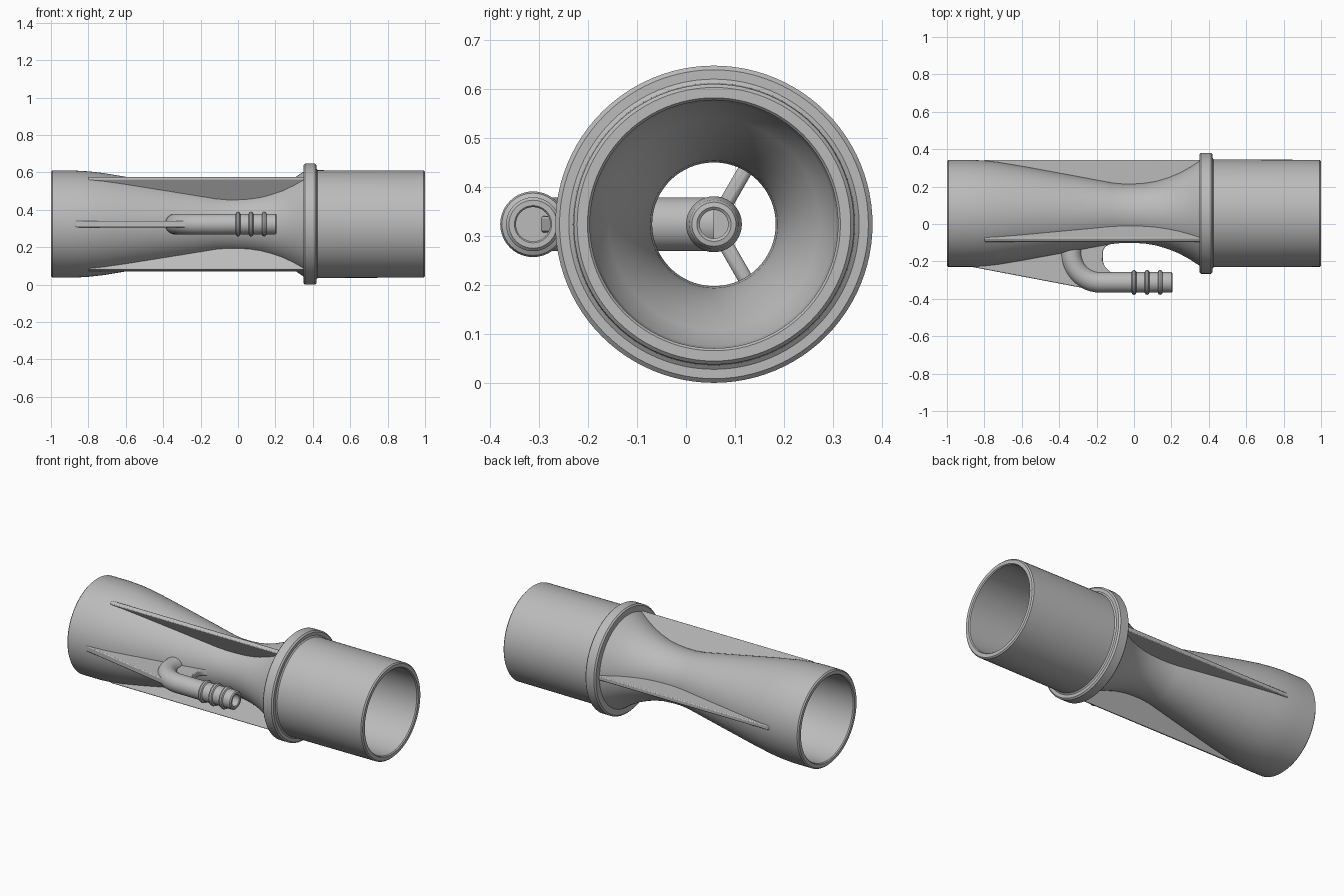
import bpy, bmesh
from math import sin, cos, pi, radians
from mathutils import Matrix

if "Cube" in bpy.data.objects:
    bpy.data.objects.remove(bpy.data.objects["Cube"])

AXIS_Y, AXIS_Z = 0.057, 0.3235   # centre line of the main tube
WALL = 0.032
STEM_X, HOSE_Y, BEND = -0.335, -0.312, 0.155

gray = bpy.data.materials.new("gray plastic")
gray.use_nodes = True
gray.diffuse_color = (0.5, 0.5, 0.5, 1)
gray.node_tree.nodes["Principled BSDF"].inputs["Base Color"].default_value = (0.5, 0.5, 0.5, 1)


def finish(name, bm, bevel=0):
    bmesh.ops.recalc_face_normals(bm, faces=bm.faces)
    mesh = bpy.data.meshes.new(name)
    bm.to_mesh(mesh)
    bm.free()
    mesh.materials.append(gray)
    ob = bpy.data.objects.new(name, mesh)
    bpy.context.collection.objects.link(ob)
    if bevel:
        mod = ob.modifiers.new("soft edges", 'BEVEL')
        mod.width, mod.segments = bevel, 2
    bpy.ops.object.select_all(action='DESELECT')
    ob.select_set(True)
    bpy.context.view_layer.objects.active = ob
    bpy.ops.object.shade_smooth_by_angle(angle=radians(32))
    return ob


def sweep(name, rings, sides, closed=False):
    """Join circles given as (x, y, heading, radius)."""
    bm = bmesh.new()
    loops = []
    for x, y, h, r in rings:
        loop = []
        for i in range(sides):
            a = 2 * pi * i / sides
            loop.append(bm.verts.new((x - sin(h) * r * cos(a), y + cos(h) * r * cos(a),
                                      AXIS_Z + r * sin(a))))
        loops.append(loop)
    pairs = list(zip(loops, loops[1:]))
    if closed:
        pairs.append((loops[-1], loops[0]))
    else:
        bm.faces.new(loops[0])
        bm.faces.new(loops[-1])
    for a, b in pairs:
        for i in range(sides):
            j = (i + 1) % sides
            bm.faces.new((a[i], a[j], b[j], b[i]))
    return finish(name, bm)


def plate(name, outline, thickness, angle, bevel=0.005):
    """Flat plate, outline in (x, radius), turned around the tube axis."""
    bm = bmesh.new()
    verts = [bm.verts.new((x, r, -thickness / 2)) for x, r in outline]
    face = bm.faces.new(verts)
    new = bmesh.ops.extrude_face_region(bm, geom=[face])["geom"]
    bmesh.ops.translate(bm, vec=(0, 0, thickness),
                        verts=[g for g in new if isinstance(g, bmesh.types.BMVert)])
    place = Matrix.Translation((0, AXIS_Y, AXIS_Z)) @ Matrix.Rotation(radians(angle), 4, 'X')
    bmesh.ops.transform(bm, matrix=place, verts=bm.verts)
    return finish(name, bm, bevel)


# Outer wall of the narrowing middle
waist = [(-0.87, 0.286), (-0.8, 0.282), (-0.72, 0.273), (-0.6, 0.253), (-0.35, 0.207),
         (-0.12, 0.164), (-0.06, 0.158), (0, 0.158), (0.06, 0.162), (0.12, 0.172),
         (0.18, 0.19), (0.24, 0.214), (0.3, 0.247), (0.35, 0.28)]


def wall_radius(x):
    for (x0, r0), (x1, r1) in zip(waist, waist[1:]):
        if x0 <= x <= x1:
            return r0 + (r1 - r0) * (x - x0) / (x1 - x0)
    return 0.286


# Main tube with collar, hollow all the way through
flange = [(0.35, 0.315), (0.358, 0.3235), (0.412, 0.3235), (0.42, 0.315), (0.42, 0.296), (0.426, 0.288)]
outer = [(-1, 0.279), (-0.993, 0.286)] + waist + flange + [(0.993, 0.286), (1, 0.279)]
inner = [(1, 0.258), (0.994, 0.253), (0.42, 0.253)]
inner += [(x, r - WALL) for x, r in reversed(waist)]
inner += [(-0.994, 0.254), (-1, 0.259)]
sweep("venturi_tube", [(x, AXIS_Y, 0, r) for x, r in outer + inner], 96, closed=True)

# Three long ribs around the waist
base = [(x, wall_radius(x) - 0.016) for x in (-0.8, -0.6, -0.35, -0.12, 0, 0.06, 0.12, 0.18, 0.24, 0.3, 0.35)]
rib = [(-0.8, 0.286), (0.355, 0.286)] + base[::-1]
for name, angle in (("back_rib", 0), ("upper_rib", 120), ("lower_rib", 240)):
    plate(name, rib, 0.026, angle)

# Gusset that supports the hose elbow, with a rounded notch
gusset = [(-0.87, 0.286), (-0.2, 0.413), (-0.19, 0.37), (-0.1, 0.33), (-0.13, 0.311), (-0.155, 0.287),
          (-0.167, 0.255), (-0.167, 0.205), (-0.155, 0.18), (-0.13, 0.164), (-0.1, 0.156),
          (-0.1, 0.145), (-0.35, 0.191), (-0.6, 0.237), (-0.87, 0.268)]
plate("front_gusset", gusset, 0.034, 180)

# Stem, elbow and barbed hose end as one bored pipe
R = 0.055
rings = [(STEM_X, AXIS_Y, -pi / 2, R)]
for i in range(13):
    a = pi / 2 * i / 12
    rings.append((STEM_X + BEND * (1 - cos(a)), HOSE_Y + BEND * (1 - sin(a)), a - pi / 2, R))
tip = []
for x in (0, 0.07, 0.14):
    tip += [(x - 0.013, R)]
    tip += [(x - 0.012 * cos(a), R + 0.012 * sin(a)) for a in (pi / 4, pi / 2, 3 * pi / 4)]
    tip += [(x + 0.013, R)]
tip += [(0.2, R), (0.206, 0.049), (0.206, 0.038), (0.202, 0.035), (-0.15, 0.035)]
rings += [(x, HOSE_Y, 0, r) for x, r in tip]
sweep("hose_connector", rings, 40)

# Jet nozzle on the centre line
nozzle = [(-0.405, 0.012), (-0.398, 0.03), (-0.38, 0.047), (-0.355, 0.056), (-0.21, 0.057), (-0.16, 0.05),
          (-0.152, 0.045), (-0.15, 0.035), (-0.155, 0.029), (-0.3, 0.029)]
sweep("jet_nozzle", [(x, AXIS_Y, 0, r) for x, r in nozzle], 40)

# Two struts hold the nozzle inside the tube
strut = [(-0.39, 0.03), (-0.27, 0.03), (-0.27, 0.175), (-0.39, 0.195)]
for name, angle in (("upper_strut", 60), ("lower_strut", -60)):
    plate(name, strut, 0.03, angle, 0.01)
